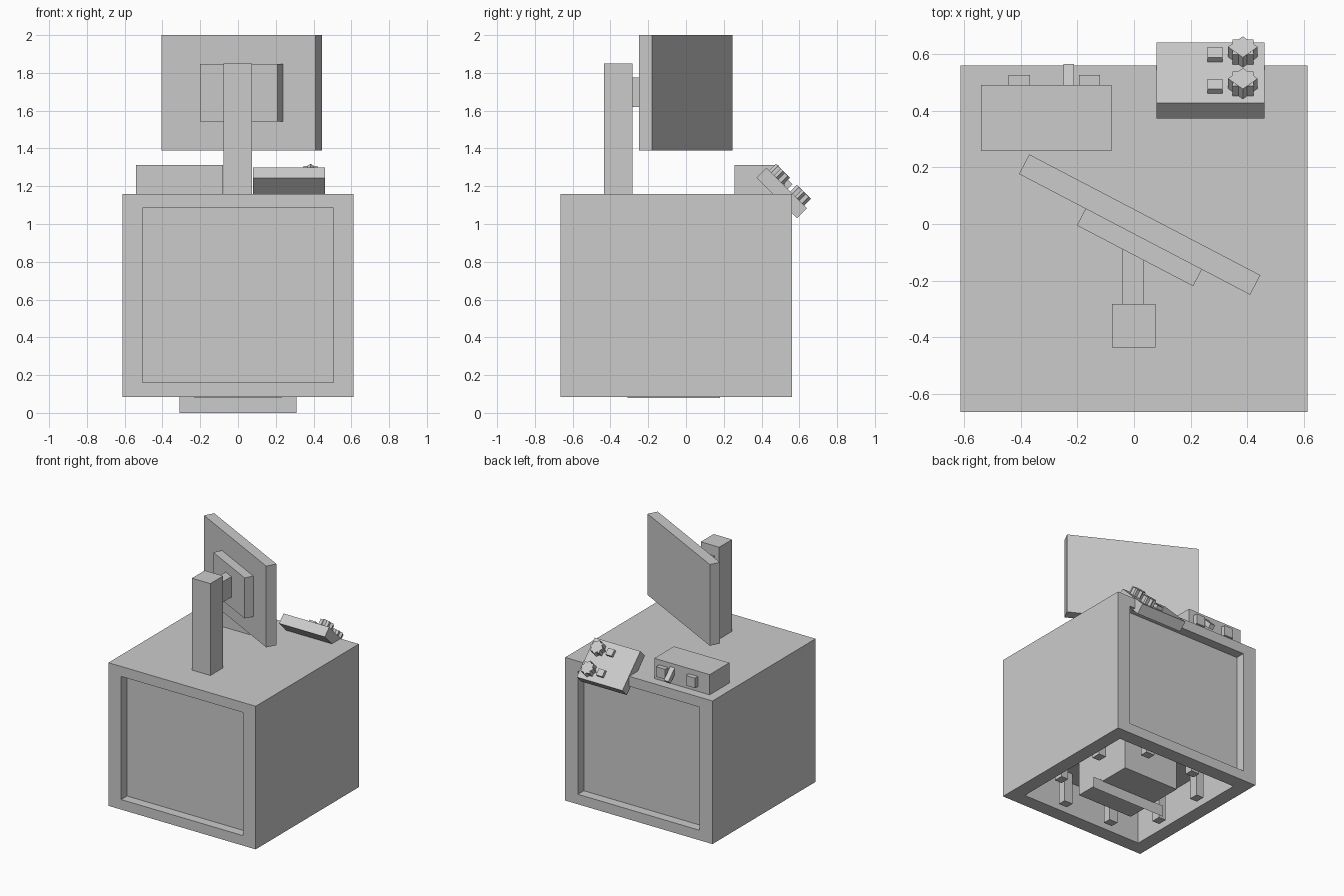
import bpy, bmesh
from math import radians, pi
from mathutils import Matrix, Vector

if "Cube" in bpy.data.objects:
    bpy.data.objects.remove(bpy.data.objects["Cube"])


def finish(name, bm):
    mesh = bpy.data.meshes.new(name)
    bm.to_mesh(mesh)
    bm.free()
    ob = bpy.data.objects.new(name, mesh)
    bpy.context.collection.objects.link(ob)
    return ob


def box(name, center, size, frame=Matrix(), spin=0.0):
    """Box of a given size at center inside a frame, spun about local z."""
    bm = bmesh.new()
    bmesh.ops.create_cube(bm, size=1)
    m = (frame @ Matrix.Translation(center) @ Matrix.Rotation(spin, 4, 'Z')
         @ Matrix.Diagonal((*size, 1)))
    bmesh.ops.transform(bm, matrix=m, verts=bm.verts)
    return finish(name, bm)


def span(name, x, y, z):
    """Box from its low and high limits."""
    return box(name, [(a + b) / 2 for a, b in (x, y, z)], [b - a for a, b in (x, y, z)])


# cabinet with recessed front, back and underside
CY, CZ = -0.052, 0.6225
bm = bmesh.new()
bmesh.ops.create_cube(bm, size=1)
bmesh.ops.transform(bm, verts=bm.verts, matrix=Matrix.Translation((0, CY, CZ))
                    @ Matrix.Diagonal((1.224, 1.224, 1.075, 1)))
bm.normal_update()
for normal, depth in (((0, -1, 0), 0.07), ((0, 1, 0), 0.07), ((0, 0, -1), 0.25)):
    face = max(bm.faces, key=lambda f: f.normal.dot(Vector(normal)) * 10 + f.calc_area())
    bmesh.ops.inset_individual(bm, faces=[face], thickness=0.15)
    if normal[2] == 0:
        for v in face.verts:
            v.co.z = CZ + (0.4625 if v.co.z > CZ else -0.4625)
    bmesh.ops.inset_individual(bm, faces=[face], thickness=0, depth=-depth)
    bm.normal_update()
finish("cabinet", bm)

# underside: central block, wall ribs and a flat foot panel
span("base_block", (-0.23, 0.23), (-0.31, 0.18), (0.08, 0.335))
for s in (-1, 1):
    for t in (-0.2, 0.2):
        box("side_rib", (s * 0.435, CY + t, 0.22), (0.06, 0.07, 0.24))
        box("end_rib", (t, CY + s * 0.435, 0.22), (0.07, 0.06, 0.24))
bm = bmesh.new()
bm.faces.new([bm.verts.new((x, -0.06, z)) for x, z in
              ((-0.31, 0), (0.31, 0), (0.31, 0.085), (-0.31, 0.085))])
finish("foot_panel", bm)

# display on a post, turned about z
span("post", (-0.078, 0.075), (-0.435, -0.283), (1.155, 1.85))
span("display_arm", (-0.04, 0.035), (-0.285, -0.07), (1.62, 1.775))
turn = radians(-27.6)
box("display_mount", (0.019, -0.0825, 1.694), (0.463, 0.067, 0.305), spin=turn)
box("display", (0.02, -0.002, 1.695), (0.92, 0.078, 0.61), spin=turn)

# control box with two buttons and a slanted lever
span("control_box", (-0.54, -0.08), (0.257, 0.49), (1.155, 1.312))
for x in (-0.405, -0.157):
    box("box_button", (x, 0.505, 1.235), (0.075, 0.04, 0.075))
slant = Matrix.Translation((-0.23, 0.515, 1.235)) @ Matrix.Rotation(-pi / 4, 4, 'X')
box("lever", (0, 0, 0), (0.038, 0.105, 0.035), slant)

# tilted panel over the back edge, with star knobs and square keys
tilt = Matrix.Translation((0.27, 0.507, 1.164)) @ Matrix.Rotation(-pi / 4, 4, 'X')
box("tilted_panel", (0, 0, 0), (0.38, 0.303, 0.076), tilt)
for v in (-0.079, 0.079):
    for spin in (0, pi / 4):
        box("knob", (0.114, v, 0.06), (0.074, 0.074, 0.054 + 0.002 * (spin > 0)), tilt, spin)
    box("key", (0.016, v, 0.046), (0.052, 0.05, 0.03), tilt)
